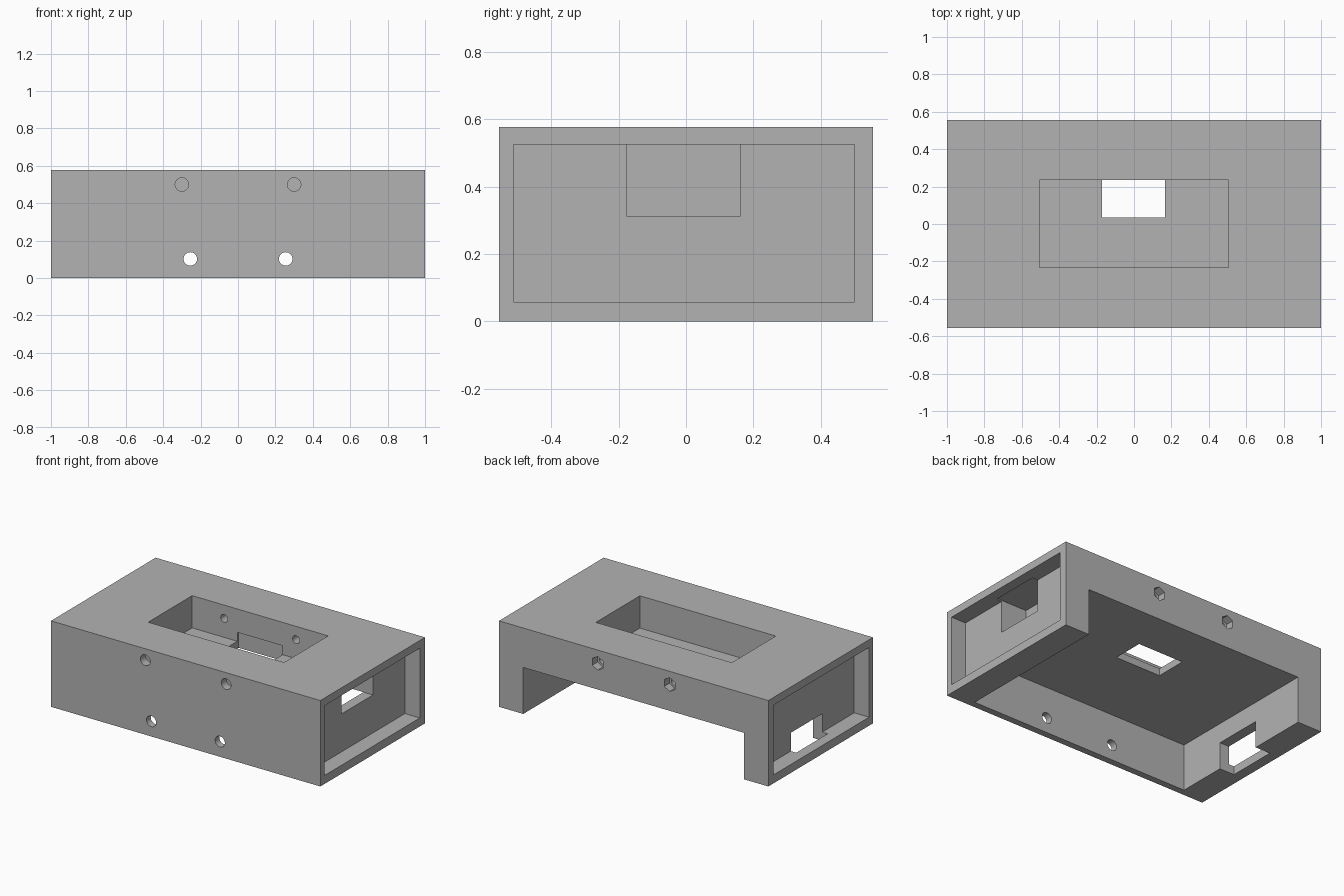
import bpy
import math
from mathutils import Vector

default = bpy.data.objects.get("Cube")
if default:
    bpy.data.objects.remove(default, do_unlink=True)

HALF_Y, HEIGHT = 0.555, 0.577
CAVITY_TOP = 0.312

grey = bpy.data.materials.new("plain grey")
grey.use_nodes = True
colour = (0.45, 0.45, 0.45, 1)
grey.diffuse_color = colour
grey.node_tree.nodes["Principled BSDF"].inputs["Base Color"].default_value = colour


def box(name, xs, ys, zs):
    """Box spanning the given ranges."""
    low, high = (Vector(p) for p in zip(xs, ys, zs))
    bpy.ops.mesh.primitive_cube_add(size=1, location=(low + high) / 2)
    obj = bpy.context.object
    obj.name = name
    obj.scale = high - low
    bpy.ops.object.transform_apply(location=True, rotation=True, scale=True)
    return obj


def bore(name, x, z, ys, radius, sides=32):
    """Round or hexagonal drill running along y."""
    bpy.ops.mesh.primitive_cylinder_add(
        vertices=sides, radius=radius, depth=ys[1] - ys[0],
        location=(x, sum(ys) / 2, z), rotation=(math.pi / 2, 0, 0))
    obj = bpy.context.object
    obj.name = name
    bpy.ops.object.transform_apply(location=True, rotation=True, scale=True)
    return obj


def carve(body, cutter):
    """Subtract the cutter from the body and discard it."""
    mod = body.modifiers.new("cut", "BOOLEAN")
    mod.operation = "DIFFERENCE"
    mod.solver = "EXACT"
    mod.object = cutter
    bpy.ops.object.select_all(action="DESELECT")
    body.select_set(True)
    bpy.context.view_layer.objects.active = body
    bpy.ops.object.modifier_apply(modifier=mod.name)
    bpy.data.objects.remove(cutter, do_unlink=True)


# Solid housing block
housing = box("housing", (-1, 1), (-HALF_Y, HALF_Y), (0, HEIGHT))

# Lower bay, open underneath and at the back
carve(housing, box("lower_bay", (-0.82, 0.82), (-0.51, 0.7), (-0.1, CAVITY_TOP)))

# Display pocket in the top, with a slot through its floor
carve(housing, box("top_pocket", (-0.505, 0.505), (-0.232, 0.235), (0.36, 0.7)))
carve(housing, box("floor_slot", (-0.17, 0.167), (0.035, 0.247), (0.25, 0.42)))

# Shallow end recesses
for side in (-1, 1):
    xs = sorted((side * 0.89, side * 1.1))
    carve(housing, box("end_recess", xs, (-0.513, 0.5), (0.057, 0.525)))

# Cable passages: high on the left end, low on the right end
passage_y = (-0.175, 0.16)
carve(housing, box("high_passage", (0.70, 0.93), passage_y, (CAVITY_TOP, 0.532)))
carve(housing, box("passage_drop", (0.70, 0.79), passage_y, (0.25, 0.4)))
carve(housing, box("low_passage", (-0.93, -0.7), passage_y, (-0.05, 0.18)))

# Screw holes: blind and through at the front, nut traps at the back
for side in (-1, 1):
    carve(housing, bore("front_blind_hole", side * 0.3, 0.5, (-0.7, -0.50), 0.036))
    carve(housing, bore("front_through_hole", side * 0.255, 0.102, (-0.7, -0.4), 0.036))
    carve(housing, bore("back_hole", side * 0.267, 0.488, (0.1, 0.7), 0.026))
    carve(housing, bore("nut_trap", side * 0.267, 0.488, (0.50, 0.7), 0.046, 6))

housing.data.materials.clear()
housing.data.materials.append(grey)
bpy.ops.object.select_all(action="DESELECT")
housing.select_set(True)
bpy.context.view_layer.objects.active = housing
bpy.ops.object.shade_smooth_by_angle(angle=math.radians(30))
